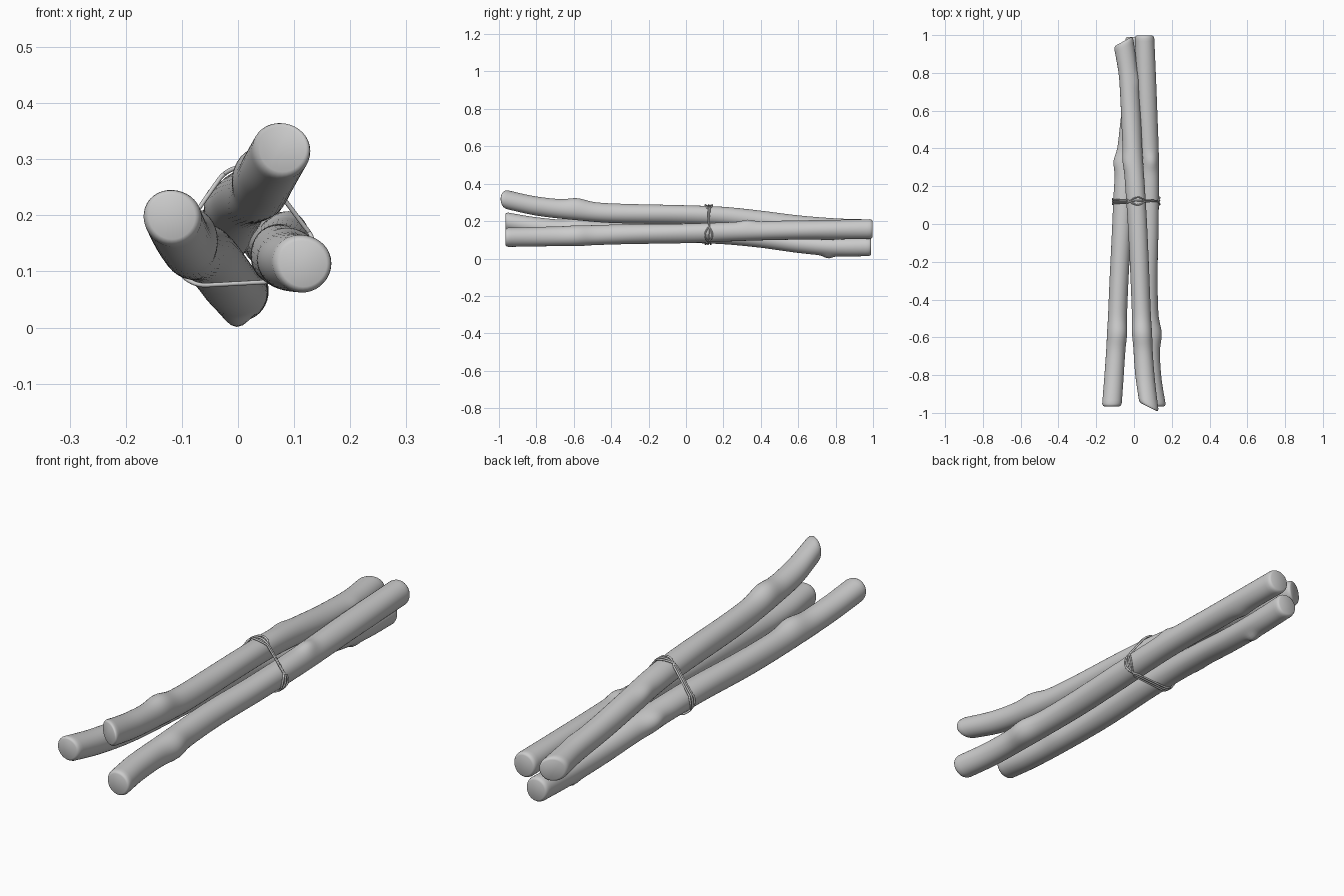
import bpy, bmesh, math
from math import sin, cos, pi, exp

if "Cube" in bpy.data.objects:
    bpy.data.objects.remove(bpy.data.objects["Cube"])

SIDES, RINGS = 36, 130
TIE_Y = 0.12


def spline(pts, y):
    """Smooth (x, z) of a stick's centre line at y."""
    n = len(pts)
    i = 0
    while i < n - 2 and y > pts[i + 1][0]:
        i += 1

    def slope(k, c):
        a, b = pts[max(k - 1, 0)], pts[min(k + 1, n - 1)]
        return (b[c] - a[c]) / (b[0] - a[0])
    h = pts[i + 1][0] - pts[i][0]
    t = (y - pts[i][0]) / h
    out = []
    for c in (1, 2):
        p, q = pts[i][c], pts[i + 1][c]
        m0, m1 = slope(i, c) * h, slope(i + 1, c) * h
        out.append((2*t**3 - 3*t*t + 1)*p + (t**3 - 2*t*t + t)*m0
                   + (3*t*t - 2*t**3)*q + (t**3 - t*t)*m1)
    return out


def stick(name, path, knots, radius, slant=(0, 0)):
    """Knotty branch; knots are (y, angle in degrees, height, length, spread)."""
    bm = bmesh.new()
    y0, y1 = path[0][0], path[-1][0]
    # rounded rims: (distance from the end, radius factor)
    rim = [(0, .80), (.003, .9), (.008, .96), (.016, 1)]
    stations = [(y0 + d, f) for d, f in rim]
    stations += [(y0 + .016 + (y1 - y0 - .032) * i / RINGS, 1) for i in range(1, RINGS)]
    stations += [(y1 - d, f) for d, f in reversed(rim)]
    rings = []
    for y, f in stations:
        cx, cz = spline(path, y)
        s = slant[0] * max(0, 1 - (y - y0) / .2) + slant[1] * max(0, 1 - (y1 - y) / .2)
        ring = []
        for k in range(SIDES):
            a = 2 * pi * k / SIDES
            r = radius * (1 + .02 * sin(2 * a + 4 * y) + .012 * sin(3 * a - 7 * y))
            for ky, ka, h, length, spread in knots:
                da = (a - math.radians(ka) + pi) % (2 * pi) - pi
                r += h * exp(-((y - ky) / length) ** 2 - (da / spread) ** 2)
            r *= f
            ring.append(bm.verts.new((cx + r * cos(a), y + s * r * cos(a), cz + r * sin(a))))
        rings.append(ring)
    for p, q in zip(rings, rings[1:]):
        for k in range(SIDES):
            j = (k + 1) % SIDES
            bm.faces.new((p[k], p[j], q[j], q[k]))
    bm.faces.new(rings[0])
    bm.faces.new(rings[-1])
    bmesh.ops.recalc_face_normals(bm, faces=bm.faces)
    for face in bm.faces:
        face.smooth = True
    me = bpy.data.meshes.new(name)
    bm.to_mesh(me)
    bm.free()
    ob = bpy.data.objects.new(name, me)
    bpy.context.collection.objects.link(ob)


# Three branches: path points are (y, x, z)
left_path = [(-.965, -.118, .198), (-.8, -.105, .17), (-.6, -.092, .150), (-.3, -.08, .138),
             (0, -.064, .135), (.2, -.053, .127), (.4, -.035, .107), (.6, -.015, .08),
             (.8, 0, .064), (.99, .005, .065)]
top_path = [(-.97, .079, .318), (-.8, .058, .281), (-.6, .045, .258), (-.4, .036, .242),
            (0, .018, .234), (.2, .006, .226), (.4, -.008, .205), (.6, -.018, .18),
            (.8, -.031, .164), (.967, -.056, .158)]
right_path = [(-.965, .116, .114), (-.8, .092, .117), (-.6, .083, .121), (-.3, .073, .13),
              (0, .078, .135), (.3, .080, .145), (.6, .070, .152), (.998, .056, .158)]
stick("left_stick", left_path,
      [(-.58, 70, .013, .06, 1.2), (.33, 165, .016, .05, .7), (.76, 270, .014, .03, .4)], .051)
stick("top_stick", top_path,
      [(-.58, 95, .014, .06, 1.2), (.33, 150, .008, .05, .6), (.76, 20, .005, .04, .6)],
      .051, (-.5, .55))
stick("right_stick", right_path,
      [(-.58, 0, .014, .06, 1.2), (.33, 75, .011, .04, .6), (.76, 250, .006, .04, .6)], .052)

# Twine: thin loops pulled tight around the three branches
centres = [spline(p, TIE_Y) for p in (left_path, top_path, right_path)]
for n in range(3):
    cu = bpy.data.curves.new("twine_loop_%d" % (n + 1), 'CURVE')
    cu.dimensions = '3D'
    cu.bevel_depth = .004
    cu.bevel_resolution = 2
    sp = cu.splines.new('POLY')
    count = 90
    sp.points.add(count - 1)
    for k in range(count):
        a = 2 * pi * k / count
        x, z = max(centres, key=lambda c: c[0] * cos(a) + c[1] * sin(a))
        y = TIE_Y + (n - 1) * .017 * cos(a * 2 + .4) + .004 * sin(a + n)
        sp.points[k].co = (x + .056 * cos(a), y, z + .056 * sin(a), 1)
    sp.use_cyclic_u = True
    bpy.context.collection.objects.link(bpy.data.objects.new(cu.name, cu))
